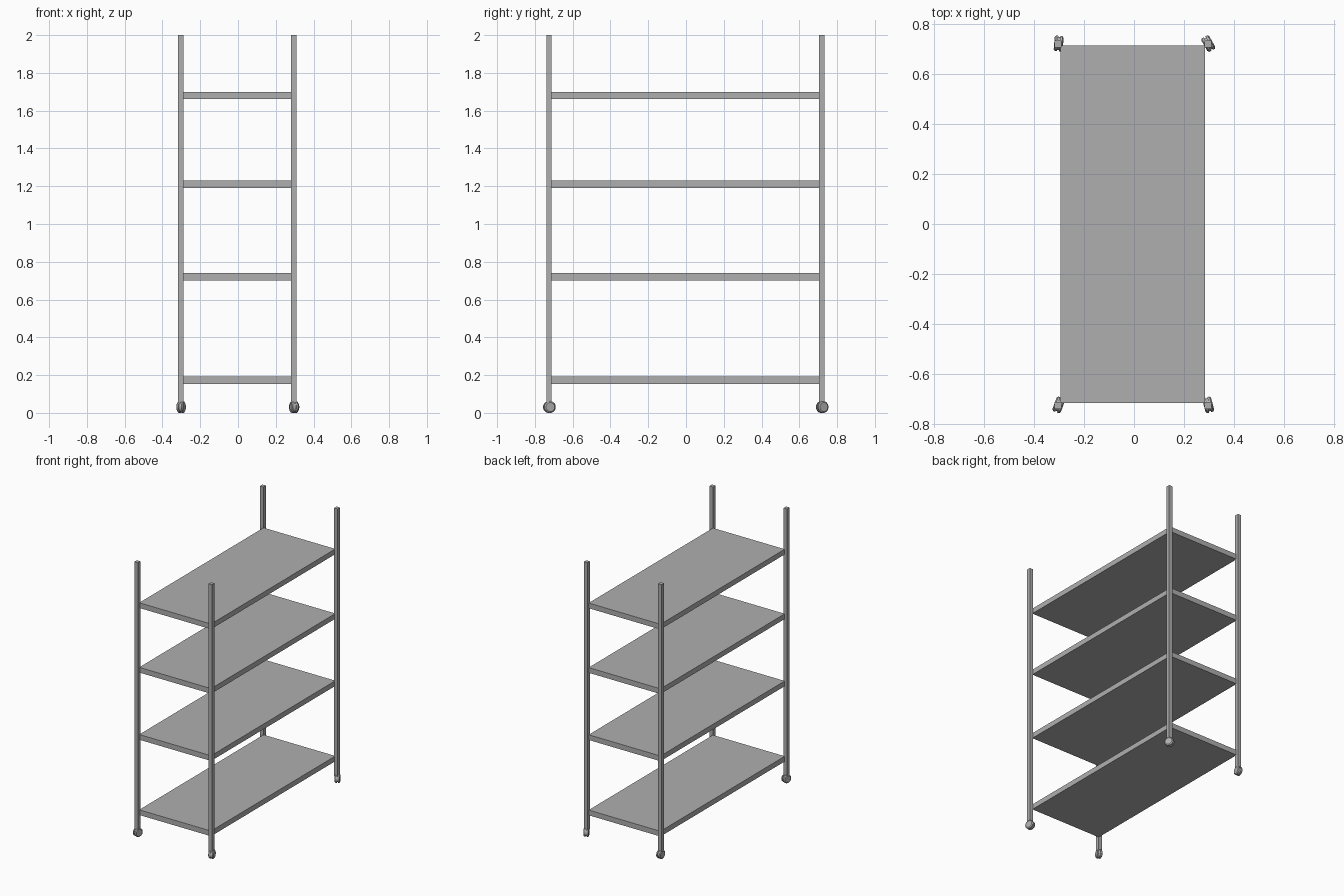
import bpy, bmesh, math
from mathutils import Matrix

if "Cube" in bpy.data.objects:
    bpy.data.objects.remove(bpy.data.objects["Cube"])

CX, CY = -0.004, -0.003      # frame centre
PX, PY = 0.299, 0.722        # post offsets from the centre

# Mid-grey metal
metal = bpy.data.materials.new("grey_metal")
metal.diffuse_color = (0.43, 0.43, 0.43, 1)
metal.use_nodes = True
metal.node_tree.nodes["Principled BSDF"].inputs["Base Color"].default_value = metal.diffuse_color


def finish(name, bm):
    bmesh.ops.recalc_face_normals(bm, faces=bm.faces[:])
    mesh = bpy.data.meshes.new(name)
    bm.to_mesh(mesh)
    bm.free()
    mesh.materials.append(metal)
    obj = bpy.data.objects.new(name, mesh)
    bpy.context.collection.objects.link(obj)
    return obj


def box(name, centre, size):
    bm = bmesh.new()
    bmesh.ops.create_cube(bm, size=1, matrix=Matrix.Translation(centre) @ Matrix.Diagonal((*size, 1)))
    return finish(name, bm)


def disc(bm, x, radius, outer_radius, width, side):
    # Disc along local x, tapering to its outer side
    turn = Matrix.Rotation(math.radians(90 * side), 4, 'Y')
    bmesh.ops.create_cone(bm, cap_ends=True, segments=24, radius1=radius, radius2=outer_radius,
                          depth=width, matrix=Matrix.Translation((x, 0, 0)) @ turn)


def caster(name, x, y, angle):
    bm = bmesh.new()
    # Twin wheels: straight tread with a chamfered outer rim
    for s in (-1, 1):
        disc(bm, s * 0.0085, 0.031, 0.031, 0.009, s)
        disc(bm, s * 0.0155, 0.031, 0.024, 0.005, s)
    # Hub between the wheels
    disc(bm, 0, 0.026, 0.026, 0.010, 1)
    bm.transform(Matrix.Translation((x, y, 0.031)) @ Matrix.Rotation(math.radians(angle), 4, 'Z'))
    obj = finish(name, bm)
    bpy.context.view_layer.objects.active = obj
    obj.select_set(True)
    bpy.ops.object.shade_smooth_by_angle(angle=math.radians(30))
    obj.select_set(False)


# Shelves
for i, top in enumerate((0.192, 0.740, 1.229, 1.699)):
    box(f"shelf_{i + 1}", (CX - 0.001, CY + 0.002, top - 0.019), (0.578, 1.43, 0.038))

# Corner posts and swivelled casters
swivel = {("front", "left"): -20, ("front", "right"): 15, ("back", "left"): -5, ("back", "right"): 30}
for (end, side), angle in swivel.items():
    x = CX + (PX if side == "right" else -PX)
    y = CY + (PY if end == "back" else -PY)
    box(f"{end}_{side}_post", (x, y, 1.025), (0.028, 0.028, 1.95))
    caster(f"{end}_{side}_caster", x + 0.002, y + 0.002, angle)
